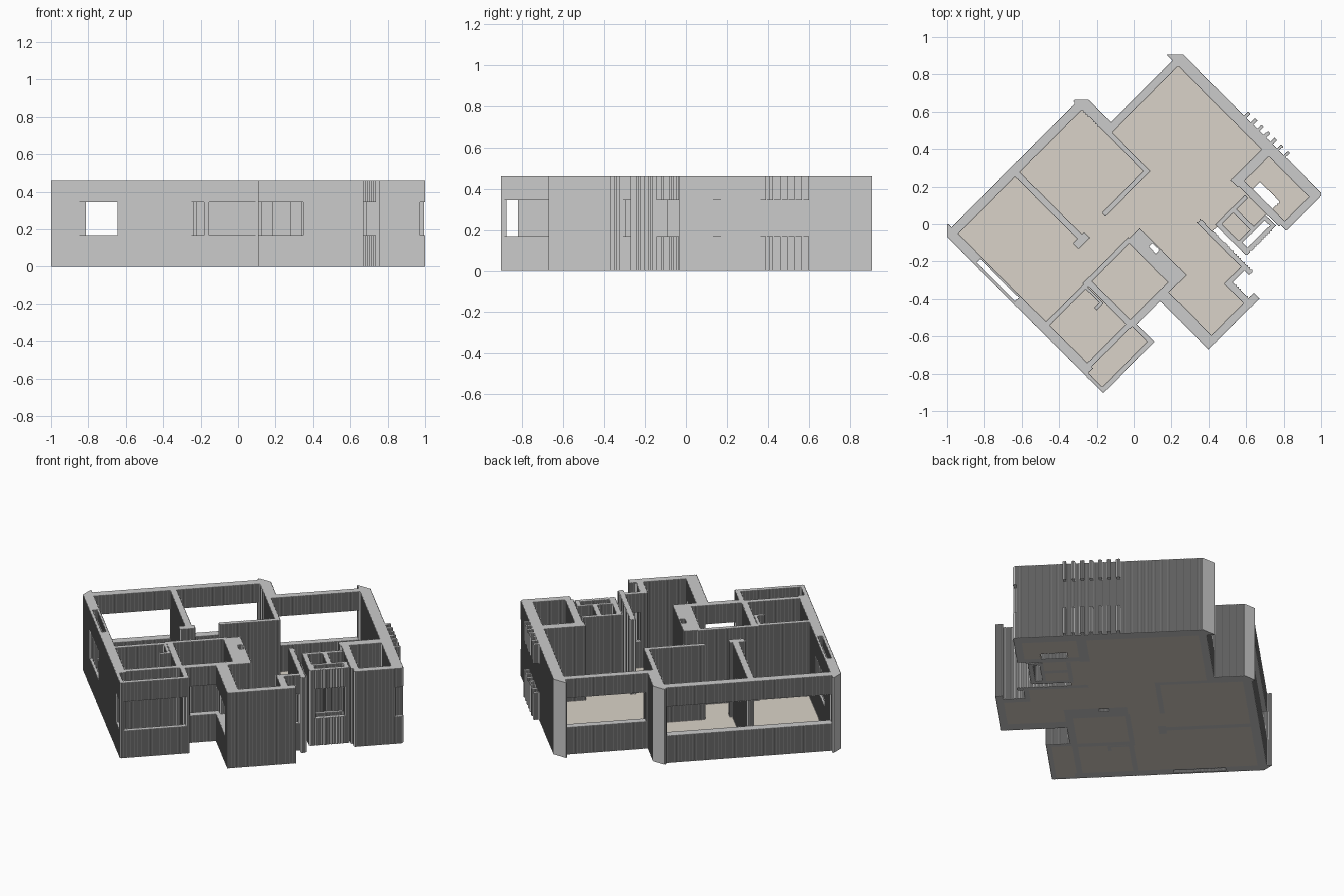
import bpy, bmesh, math

if "Cube" in bpy.data.objects:
    bpy.data.objects.remove(bpy.data.objects["Cube"])

H = 0.0055                       # size of one plan step (diagonal walls are finely stepped)
TOP, SILL, HEAD = 0.46, 0.165, 0.345

# The plan is turned 45 degrees. Each rectangle is (s0, s1, d0, d1)
# with s = x + y and d = x - y.
OUTER = [
    (-1.07, -.99, -1.0, .55), (-1.07, -1.04, .55, .74),      # long lower left wall
    (-1.07, .42, -.96, -.89), (.33, .42, -.98, -.65),        # left room
    (.33, 1.17, -.67, -.61), (1.08, 1.17, -.73, .85),        # large room
    (.78, 1.17, .79, .85), (.44, .75, .65, .77),             # bathroom side
    (.16, .38, .80, .84), (.16, .22, .81, 1.07),             # lower right room
    (-.25, .27, 1.01, 1.07), (-.27, -.18, .50, 1.07),
    (-1.07, -.52, .70, .74), (-.56, -.52, .53, .74),         # balcony room
    (-.53, .01, .49, .55),                                   # middle room
]
INNER = [
    (.33, .37, -.65, -.2), (-.11, .37, -.235, -.195),        # left / large room divider
    (-.38, -.33, -.89, -.18), (-.43, -.31, -.22, -.16),      # left room partition
    (-.13, .01, .05, .51), (-.59, -.1, .04, .08),            # middle room
    (-.58, -.53, .04, .54), (-1.0, -.57, .05, .09),
    (-1.05, -.53, .49, .535),                                # balcony divider
    (-.61, -.585, .09, .25), (-.66, -.585, .235, .26),
    (.345, .385, .33, .89),                                  # corridor wall
    (.75, 1.1, .285, .36), (.76, .82, .285, .79),            # bathroom
    (.43, .75, .435, .47), (.59, .63, .47, .7), (.43, .47, .435, .76),
]
WINDOWS = [
    (-1.0, .32, -.97, -.88), (.43, 1.07, -.68, -.6),
    (-1.08, -.98, -.635, -.22),
    (-1.04, -.54, .69, .75), (-1.08, -1.03, .57, .70),
    (.48, .72, .64, .78), (.22, .34, .79, .85),
    (-.3, -.17, .56, .96), (-.48, -.24, .48, .56), (1.1, 1.2, .82, .9),
]
# Vertical slots and voids that run through the whole height
SLOTS = [(-1.05, -1.01, -.635, -.22), (.48, .72, .68, .735),
         (-.04, 0, .2, .28), (.82, .90, .45, .66)]
FLOORS = [
    (-1.0, .35, -.9, .08), (-.1, 1.1, -.62, .3), (0, .8, -.62, .46),
    (-.33, .38, -.2, .06), (0, .36, -.2, .82), (-.18, .18, .5, 1.02),
    (-.56, -.1, .05, .5), (-1.0, -.55, .05, .5), (-1.06, -.53, .5, .72),
    (.45, .77, .45, .66), (.8, 1.1, .34, .8),
]
FINS = [(1.165, 1.215, .01 + .07 * k, .035 + .07 * k) for k in range(7)]


def cells(rects):
    """Grid cells whose centre lies in any of the turned rectangles."""
    out = set()
    for s0, s1, d0, d1 in rects:
        for j in range(math.ceil(max((s0 - d1) / 2, -.91) / H - .5),
                       math.ceil(min((s1 - d0) / 2, .91) / H - .5)):
            y = (j + .5) * H
            if s1 < .45 and y > .665:
                continue
            x0 = max(s0 - y, d0 + y, -1)
            x1 = min(s1 - y, d1 + y, 1)
            for i in range(math.ceil(x0 / H - .5), math.ceil(x1 / H - .5)):
                out.add((i, j))
    return out


def extrude(name, cs, z0, z1, solid=frozenset()):
    """Raise cells between two heights, leaving out sides against solid cells."""
    bm = bmesh.new()
    verts = {}

    def face(*pts):
        vs = []
        for p in pts:
            if p not in verts:
                verts[p] = bm.verts.new((p[0] * H, p[1] * H, p[2]))
            vs.append(verts[p])
        bm.faces.new(vs)

    closed = cs | solid
    for i, j in sorted(cs):
        if (i - 1, j) not in cs:                  # one cap strip per row run
            k = i + 1
            while (k, j) in cs:
                k += 1
            face((i, j, z1), (k, j, z1), (k, j + 1, z1), (i, j + 1, z1))
            face((i, j, z0), (i, j + 1, z0), (k, j + 1, z0), (k, j, z0))
        for di, dj, a, b in ((0, -1, (0, 0), (1, 0)), (1, 0, (1, 0), (1, 1)),
                             (0, 1, (1, 1), (0, 1)), (-1, 0, (0, 1), (0, 0))):
            if (i + di, j + dj) not in closed:
                p, q = (i + a[0], j + a[1]), (i + b[0], j + b[1])
                face((*p, z0), (*q, z0), (*q, z1), (*p, z1))
    me = bpy.data.meshes.new(name)
    bm.to_mesh(me)
    bm.free()
    ob = bpy.data.objects.new(name, me)
    bpy.context.collection.objects.link(ob)
    return ob


slots = cells(SLOTS)
outer = cells(OUTER) - slots
inner = cells(INNER) - outer - slots
glazed = outer & cells(WINDOWS)
full = (outer | inner) - glazed
fins = cells(FINS) - outer

# Full height walls
extrude("outer_walls", outer - glazed, 0, TOP, full)
extrude("inner_walls", inner, 0, TOP, full)
# Walls below and above the window openings
extrude("window_sills", glazed, 0, SILL, full)
extrude("window_headers", glazed, HEAD, TOP, full)
# Short fins on the back right wall
extrude("lower_fins", fins, 0, SILL, full)
extrude("upper_fins", fins, HEAD, TOP, full)
# Room floors
floor = extrude("floor", cells(FLOORS) - outer - inner - slots, 0, 0.006)
mat = bpy.data.materials.new("floor_beige")
mat.diffuse_color = (0.70, 0.65, 0.58, 1)
mat.use_nodes = True
mat.node_tree.nodes["Principled BSDF"].inputs["Base Color"].default_value = mat.diffuse_color
floor.data.materials.append(mat)
